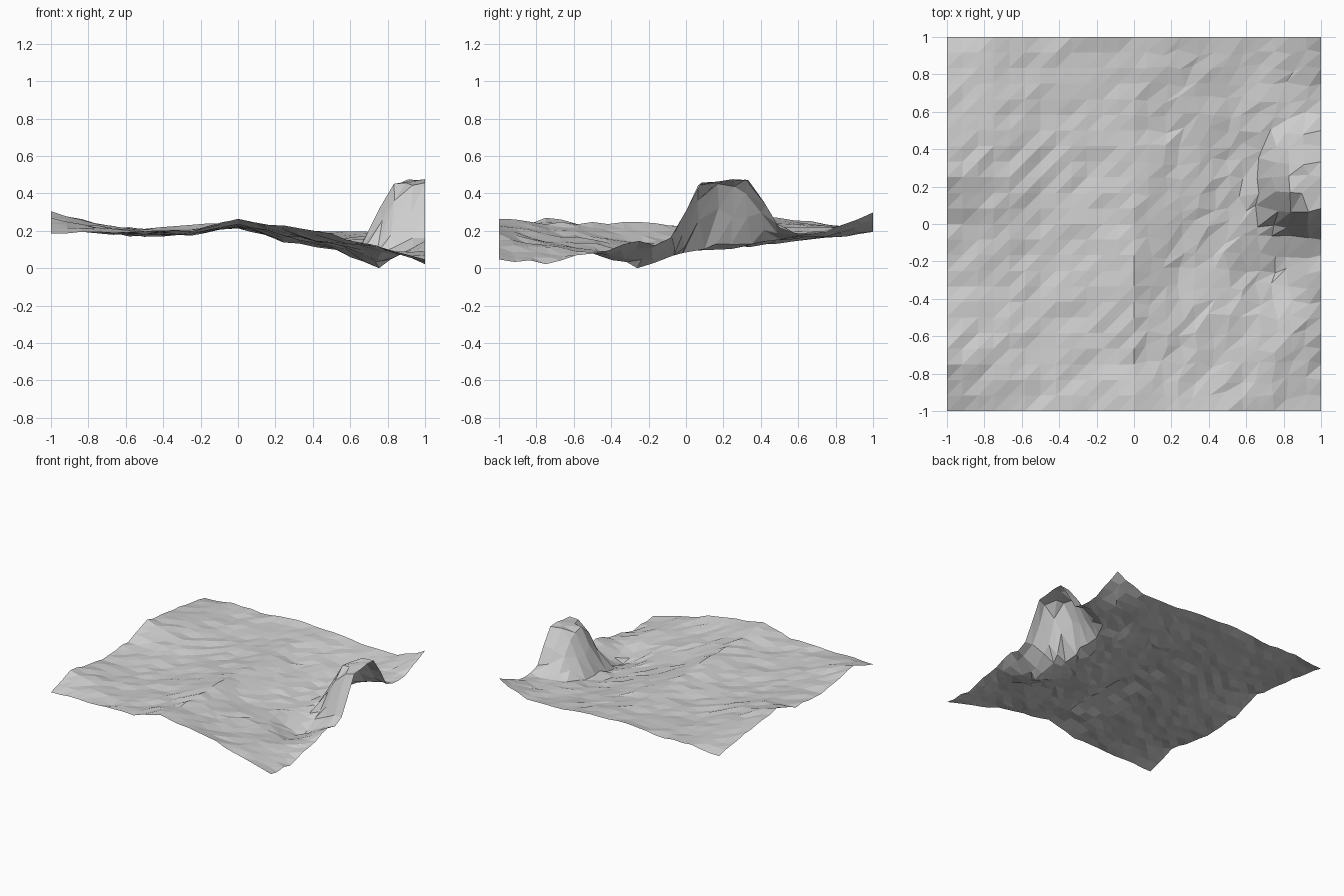
import bpy, bmesh, math, random

if "Cube" in bpy.data.objects:
    bpy.data.objects.remove(bpy.data.objects["Cube"])

random.seed(4)
N = 24  # grid cells per side

# Coarse relief: rows run front to back, columns left to right, in cm
RELIEF = [
    (19, 20, 19, 20, 27, 22, 18, 11, 4),
    (27, 22, 18, 19, 24, 18, 13, 12, 3),
    (22, 20, 18, 19, 24, 17, 13, 8, 8),
    (20, 19, 17, 19, 24, 13, 11, 0, 14),
    (22, 21, 17, 19, 23, 16, 10, 8, 11),
    (30, 24, 19, 18, 22, 17, 11, 10, 11),
    (26, 23, 19, 19, 21, 17, 14, 16, 17),
    (24, 22, 20, 20, 22, 19, 17, 17, 20),
    (19, 22, 21, 23, 23, 22, 19, 19, 29),
]


def relief(x, y):
    """Bilinear height of the coarse relief."""
    u, v = (x + 1) * 4, (y + 1) * 4
    i, j = max(0, min(7, int(u))), max(0, min(7, int(v)))
    u, v = u - i, v - j
    a = RELIEF[j][i] * (1 - u) + RELIEF[j][i + 1] * u
    b = RELIEF[j + 1][i] * (1 - u) + RELIEF[j + 1][i + 1] * u
    return (a * (1 - v) + b * v) / 100


def hill(x, y):
    """Steep flat-topped hill cut open by the right border."""
    d = math.hypot(x - 0.95, (y - 0.2) * (0.92 if y > 0.2 else 1))
    t = max(0, min(1, (0.335 - d) / 0.24))
    return 0.36 * t * t * (3 - 2 * t)


# Terrain sheet
bm = bmesh.new()
grid = []
for j in range(N + 1):
    row = []
    for i in range(N + 1):
        x, y = -1 + 2 * i / N, -1 + 2 * j / N
        # looser, irregular facets on the right half
        if x > 0 and 0 < i < N and 0 < j < N:
            x += random.uniform(-0.022, 0.022)
            y += random.uniform(-0.022, 0.022)
        z = relief(x, y) + hill(x, y) + random.uniform(-0.009, 0.009)
        row.append(bm.verts.new((x, y, z)))
    grid.append(row)

for j in range(N):
    for i in range(N):
        a, b = grid[j][i], grid[j][i + 1]
        c, d = grid[j + 1][i + 1], grid[j + 1][i]
        bm.faces.new((a, b, c))
        bm.faces.new((a, c, d))

# Rest the lowest pit on z = 0
low = min(v.co.z for v in bm.verts)
for v in bm.verts:
    v.co.z -= low

mesh = bpy.data.meshes.new("terrain")
bm.to_mesh(mesh)
bm.free()
terrain = bpy.data.objects.new("terrain", mesh)
bpy.context.collection.objects.link(terrain)

grey = bpy.data.materials.new("light_grey")
grey.diffuse_color = (0.62, 0.62, 0.62, 1)
grey.use_nodes = True
grey.node_tree.nodes["Principled BSDF"].inputs["Base Color"].default_value = grey.diffuse_color
mesh.materials.append(grey)
